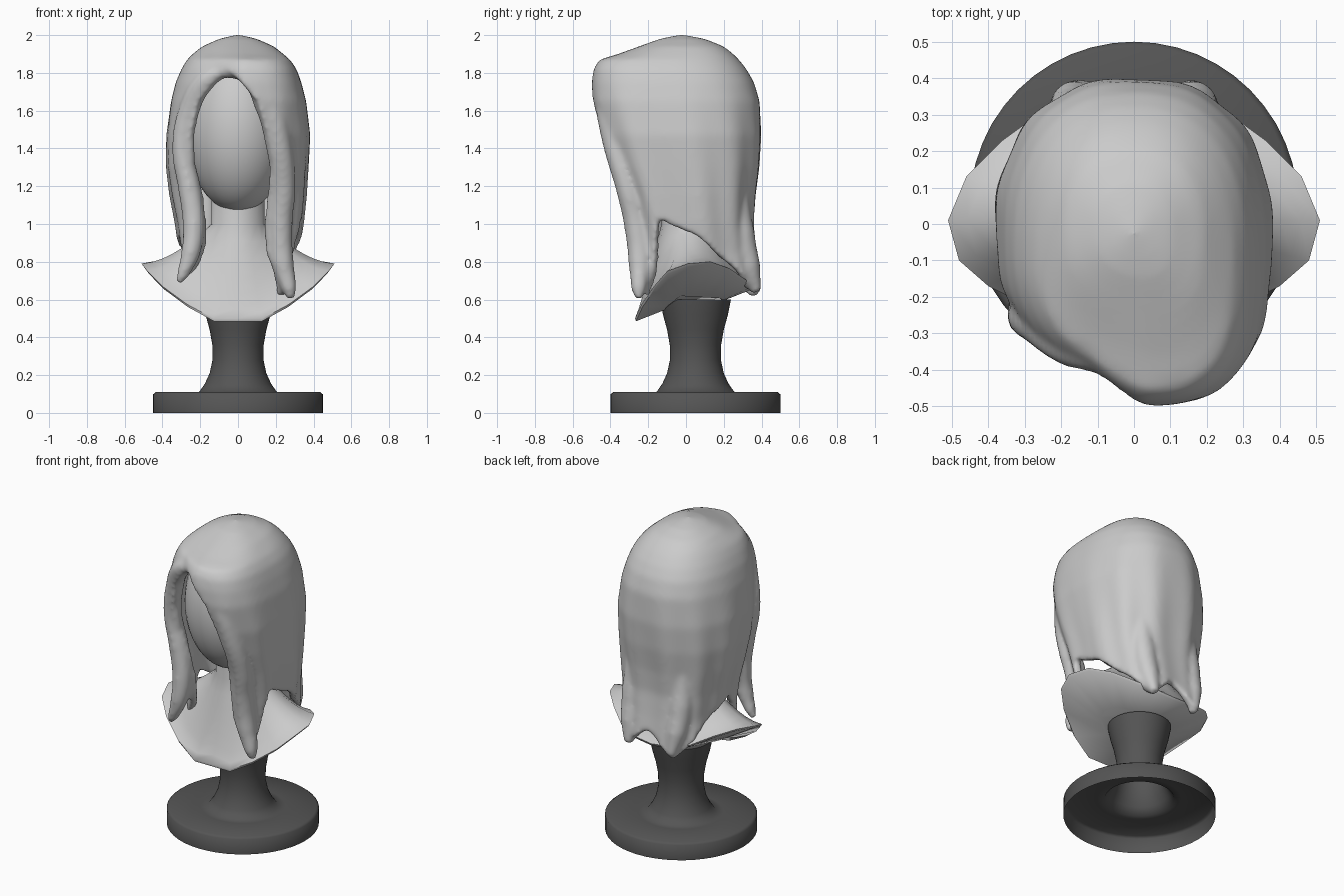
import bpy, math
from math import sin, cos, pi

if "Cube" in bpy.data.objects:
    bpy.data.objects.remove(bpy.data.objects["Cube"])


def select(*obs):
    bpy.ops.object.select_all(action='DESELECT')
    for ob in obs:
        ob.select_set(True)
    bpy.context.view_layer.objects.active = obs[0]


def smooth(ob, angle):
    select(ob)
    bpy.ops.object.shade_smooth_by_angle(angle=math.radians(angle))


def make(name, verts, faces, angle=50):
    me = bpy.data.meshes.new(name)
    me.from_pydata(verts, [], faces)
    me.update()
    ob = bpy.data.objects.new(name, me)
    bpy.context.collection.objects.link(ob)
    smooth(ob, angle)
    return ob


def ring_faces(rows, n, close=True):
    """Quads between stacked rows, first row on top, columns anticlockwise."""
    return [((i + 1) * n + j, (i + 1) * n + (j + 1) % n, i * n + (j + 1) % n, i * n + j)
            for i in range(rows - 1) for j in range(n if close else n - 1)]


def lookup(table, x):
    """Linear interpolation in an ascending table."""
    if x <= table[0][0]:
        return table[0][1:]
    for a, b in zip(table, table[1:]):
        if x <= b[0]:
            f = (x - a[0]) / (b[0] - a[0])
            return [p + (q - p) * f for p, q in zip(a[1:], b[1:])]
    return table[-1][1:]


# pedestal: open-bottomed lathe
profile = [(.001, .6), (.188, .6), (.172, .52), (.15, .44), (.136, .36), (.135, .28), (.15, .21),
           (.175, .155), (.205, .112), (.25, .11), (.435, .11), (.45, .098), (.45, 0)]
N = 48
pedestal = make("pedestal", [(r * cos(2 * pi * k / N), .05 + r * sin(2 * pi * k / N), z)
                             for r, z in profile for k in range(N)], ring_faces(len(profile), N), 60)
dark = bpy.data.materials.new("dark_grey")
dark.diffuse_color = (.09, .09, .09, 1)
dark.use_nodes = True
dark.node_tree.nodes["Principled BSDF"].inputs["Base Color"].default_value = dark.diffuse_color
pedestal.data.materials.append(dark)

# bust: neck lofted out to the slanted shoulder rim, closed underneath
half = [(0, -.27, .5), (.13, -.27, .5), (.27, -.235, .575), (.4, -.17, .67), (.48, -.1, .75), (.51, .01, .79),
        (.46, .13, .8), (.36, .23, .765), (.25, .31, .71), (.12, .35, .68), (0, .36, .67)]
rim = half + [(-x, y, z) for x, y, z in half[-2:0:-1]]
n = len(rim)
verts = []
for row in range(9):
    t = max(0, (row - 1) / 7)
    for x, y, z in rim:
        a = math.atan2(y - .02, x)
        nx, ny, nz = .14 * cos(a), .02 + .15 * sin(a), 1.0
        p = 1.15 + .55 * abs(cos(a))
        verts.append((nx + (x - nx) * t, ny + (y - ny) * t,
                      1.3 if row == 0 else z + (nz - z) * (1 - t) ** p))
verts += [(x * .98, y * .98, z - .015) for x, y, z in rim]
verts += [(x * .5, .02 + y * .5, .58 + (z - .62) * .3) for x, y, z in rim]
make("bust", verts, ring_faces(11, n) + [tuple(range(11 * n - 1, 10 * n - 1, -1))])

# blank head
bpy.ops.mesh.primitive_uv_sphere_add(segments=40, ring_count=24, radius=1, location=(0, -.05, 1.5))
head = bpy.context.object
head.name = "head"
head.scale = (.275, .31, .437)
smooth(head, 60)

# hair shell: z, left, right, front, back, right and left opening edges (share of width)
sections = [
    (.60, .33, .31, -.28, .41, .5, -.6), (.85, .31, .32, -.30, .375, .5, -.6),
    (1.0, .33, .345, -.31, .36, .45, -.55), (1.15, .36, .36, -.35, .37, .47, -.55),
    (1.3, .38, .37, -.41, .39, .5, -.66), (1.47, .38, .38, -.46, .40, .42, -.68),
    (1.65, .355, .36, -.50, .39, .3, -.62), (1.75, .33, .335, -.50, .36, .1, -.42),
    (1.82, .30, .31, -.49, .32, -.22, -.28), (1.87, .27, .275, -.46, .28, -.25, -.25),
    (1.90, .24, .24, -.36, .25, -.25, -.25), (1.94, .19, .19, -.25, .20, -.25, -.25),
    (1.98, .10, .10, -.14, .10, -.25, -.25), (2.003, .004, .004, -.03, -.02, -.25, -.25)]
# lower hem by position from the right opening edge round the back to the left one
hem = [(0, .85), (.04, .7), (.08, .61), (.12, .74), (.17, 1.03), (.22, .97), (.28, .86), (.36, .74), (.42, .65),
       (.47, .7), (.515, .76), (.56, .68), (.61, .61), (.67, .7), (.74, .83), (.82, .93), (.87, .84),
       (.92, .70), (.97, .82), (1, .9)]


def spow(v, p):
    return math.copysign(abs(v) ** p, v)


ROWS, COLS = 56, 121
verts = []
for i in range(ROWS):
    for j in range(COLS):
        s = j / (COLS - 1)
        z = 2.003 - (2.003 - lookup(hem, s)[0]) * (i / (ROWS - 1)) ** 1.5
        xl, xr, yf, yb, er, el = lookup(sections, z)
        a0 = math.asin(spow(er, 1.5 if er > 0 else 1.18)) - .02
        a1 = 2 * pi + math.asin(spow(el, 1.18)) + .02
        a = a0 + (a1 - a0) * s
        E = 3 if sin(a) > 0 and cos(a) > 0 else 2.35   # fuller at the front right
        ripple = 1 + .02 * sin(11 * a + 1.5 * z) * min(1, max(0, 1.75 - z) * 1.6)
        yc, yh = (yf + yb) / 2, (yb - yf) / 2
        x = (xr if sin(a) > 0 else xl) * spow(sin(a), 2 / E) * ripple
        y = yc - yh * spow(cos(a), 2 / E) * ripple
        if y < 0:   # left of the parting sits further back
            y *= 1 - .17 * min(1, max(0, (.02 - x) / .15))
        verts.append((x, y, z))
hair = make("hair", verts, ring_faces(ROWS, COLS, False), 80)
so = hair.modifiers.new("thickness", 'SOLIDIFY')
so.thickness, so.offset = .045, -1
bpy.ops.object.convert(target='MESH')


# thick locks: x, y, z, radius
def lock(name, pts):
    cu = bpy.data.curves.new(name, 'CURVE')
    cu.dimensions = '3D'
    cu.bevel_depth, cu.bevel_resolution, cu.resolution_u = 1, 5, 8
    cu.use_fill_caps = True
    sp = cu.splines.new('BEZIER')
    sp.bezier_points.add(len(pts) - 1)
    for bp, (x, y, z, r) in zip(sp.bezier_points, pts):
        bp.co, bp.radius = (x, y, z), r
        bp.handle_left_type = bp.handle_right_type = 'AUTO'
    ob = bpy.data.objects.new(name, cu)
    bpy.context.collection.objects.link(ob)
    select(ob)
    bpy.ops.object.convert(target='MESH')
    return bpy.context.object


locks = [
    lock("front_lock_right", [(-.09, -.38, 1.81, .035), (.05, -.42, 1.80, .06), (.155, -.41, 1.64, .072),
                              (.215, -.37, 1.42, .07), (.24, -.31, 1.2, .065), (.225, -.265, 1.0, .065),
                              (.235, -.245, .8, .062), (.27, -.25, .66, .042), (.28, -.25, .60, .02)]),
    lock("front_lock_left", [(-.06, -.38, 1.82, .035), (-.17, -.34, 1.76, .055), (-.26, -.28, 1.6, .055),
                             (-.295, -.25, 1.4, .055), (-.26, -.24, 1.2, .06), (-.235, -.24, 1.0, .06),
                             (-.25, -.25, .85, .052), (-.29, -.25, .74, .035), (-.315, -.25, .69, .018)])]
for x in (.17, -.17):
    locks.append(lock("back_lock", [(x, .27, 1.25, .05), (x, .29, .95, .075),
                                    (x * .97, .33, .78, .065), (x * .9, .375, .64, .028)]))

# fuse shell and locks into one flowing surface
select(hair, *locks)
bpy.ops.object.join()
rm = hair.modifiers.new("fuse", 'REMESH')
rm.mode, rm.voxel_size, rm.use_smooth_shade = 'VOXEL', .013, True
sm = hair.modifiers.new("soften", 'SMOOTH')
sm.factor, sm.iterations = .5, 12
select(hair)
bpy.ops.object.convert(target='MESH')
